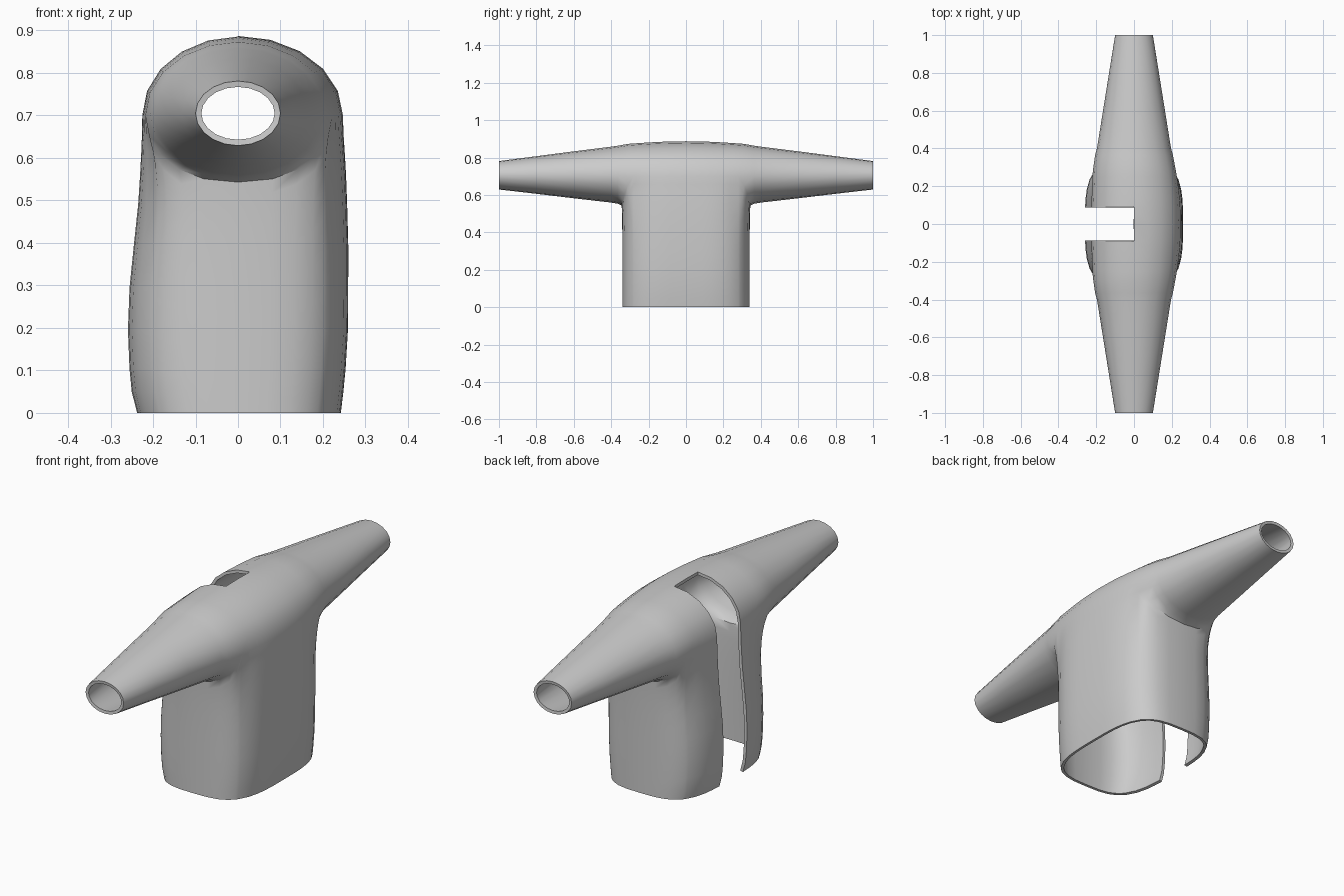
import bpy, bmesh, math
from mathutils import Vector

if "Cube" in bpy.data.objects:
    bpy.data.objects.remove(bpy.data.objects["Cube"])

HALF = 10                      # segments in half an arm ring
COLS = [-0.28, -0.235, -0.185, -0.135, -0.088, 0, 0.088, 0.135, 0.185, 0.235, 0.28]
A, B, N = 0.255, 0.34, 3.4     # torso plan superellipse


def interp(table, t):
    for (t0, v0), (t1, v1) in zip(table, table[1:]):
        if t <= t1:
            return v0 + (v1 - v0) * max(0, t - t0) / (t1 - t0)
    return table[-1][1]


RIGHT = [(0, .242), (.05, .248), (.1, .253), (.2, .259), (.4, .260), (.6, .256), (.7, .247)]
LEFT = [(0, .238), (.05, .251), (.1, .256), (.2, .260), (.3, .256), (.4, .246), (.5, .236), (.6, .231), (.7, .226)]


def plan(u, v):
    return (max(0, 1 - (abs(u) / v) ** N)) ** (1 / N)


def arch(y, k):
    """point k over the shoulders at column y, from +x edge to -x edge"""
    a = math.pi * k / HALF
    q = abs(y) / 0.28
    c, s = math.cos(a), math.sin(a)
    w = (0.247 if c > 0 else 0.226) - (0.025 if c > 0 else 0.008) * q ** 2
    return Vector((w * c, y + math.copysign(0.03 * s * q ** 3, y), 0.70 + (0.187 - 0.014 * q ** 2) * s))


def armhole(sg, k):
    """full arm opening; the upper half coincides with the shoulder edge"""
    if k <= HALF:
        return arch(sg * 0.28, k)
    a = math.pi * k / HALF
    c, s = math.cos(a), math.sin(a)
    w = 0.222 if c > 0 else 0.218
    return Vector((w * math.copysign(abs(c) ** 0.85, c), sg * (0.28 + 0.064 * abs(s) ** 0.6), 0.70 + 0.157 * s))


bm = bmesh.new()


def patch(rows, keep=lambda c: True):
    vs = [[bm.verts.new(p) for p in r] for r in rows]
    for r0, r1 in zip(vs, vs[1:]):
        for i in range(len(r0) - 1):
            f = (r0[i], r0[i + 1], r1[i + 1], r1[i])
            if keep(sum((v.co for v in f), Vector()) / 4):
                bm.faces.new(f)


def not_slot(c):
    return not (abs(c.y) < 0.088 and c.x < 0)


# shoulders
patch([[arch(y, k) for k in range(HALF + 1)] for y in COLS], not_slot)

# sleeves: y, half width, centre z, upper and lower radius
SLEEVE = [(.365, .206, .702, .161, .149), (.40, .196, .703, .155, .144), (.6, .164, .704, .129, .122),
          (.8, .132, .705, .102, .099), (1.0, .10, .705, .076, .076)]
for sg in (1, -1):
    rows = [[armhole(sg, k % (2 * HALF)) for k in range(2 * HALF + 1)]]
    for y, w, cz, up, lo in SLEEVE:
        ring = []
        for k in range(2 * HALF + 1):
            a = math.pi * k / HALF
            s = math.sin(a)
            ring.append(Vector((w * math.cos(a), sg * y, cz + (up if s > 0 else lo) * s)))
        rows.append(ring)
    patch(rows)

# torso: loop under the shoulders, lofted down to the hem
loop = [(arch(y, 0), y, None) for y in COLS]
loop += [(armhole(1, k % (2 * HALF)), None, 1) for k in range(2 * HALF - 1, HALF - 1, -1)]
loop += [(arch(y, HALF), y, None) for y in reversed(COLS[:-1])]
loop += [(armhole(-1, k % (2 * HALF)), None, -1) for k in range(HALF + 1, 2 * HALF + 1)]
edge = A * plan(0.28, B)
rows = []
for s in (0, .07, .15, .28, .42, .56, .7, .8, .88, .94, 1):
    row = []
    for p, y, sg in loop:
        z = p.z * s
        if sg is None:
            x, yy = math.copysign(A * plan(y, B), p.x), y
        else:
            x = edge * p.x / (0.222 if p.x > 0 else 0.218)
            if abs(p.z - 0.70) < 1e-4:
                x = math.copysign(edge, p.x)
            yy = sg * B * plan(x, A)
        x *= interp(RIGHT if x > 0 else LEFT, z) / A
        row.append(Vector((x, yy, z)).lerp(Vector((p.x, p.y, z)), s ** 6))
    rows.append(row)
patch(rows, not_slot)

bmesh.ops.remove_doubles(bm, verts=bm.verts, dist=0.0015)
bmesh.ops.recalc_face_normals(bm, faces=bm.faces)
# make sure the cloth faces outwards
if max(bm.faces, key=lambda f: f.calc_center_median().z).normal.z < 0:
    bmesh.ops.reverse_faces(bm, faces=bm.faces)
mesh = bpy.data.meshes.new("jacket")
bm.to_mesh(mesh)
bm.free()
jacket = bpy.data.objects.new("jacket", mesh)
bpy.context.collection.objects.link(jacket)

# cloth thickness
solid = jacket.modifiers.new("thickness", 'SOLIDIFY')
solid.thickness = 0.014
solid.offset = -1
bpy.context.view_layer.objects.active = jacket
jacket.select_set(True)
bpy.ops.object.modifier_apply(modifier="thickness")
bpy.ops.object.shade_smooth_by_angle(angle=math.radians(50))
